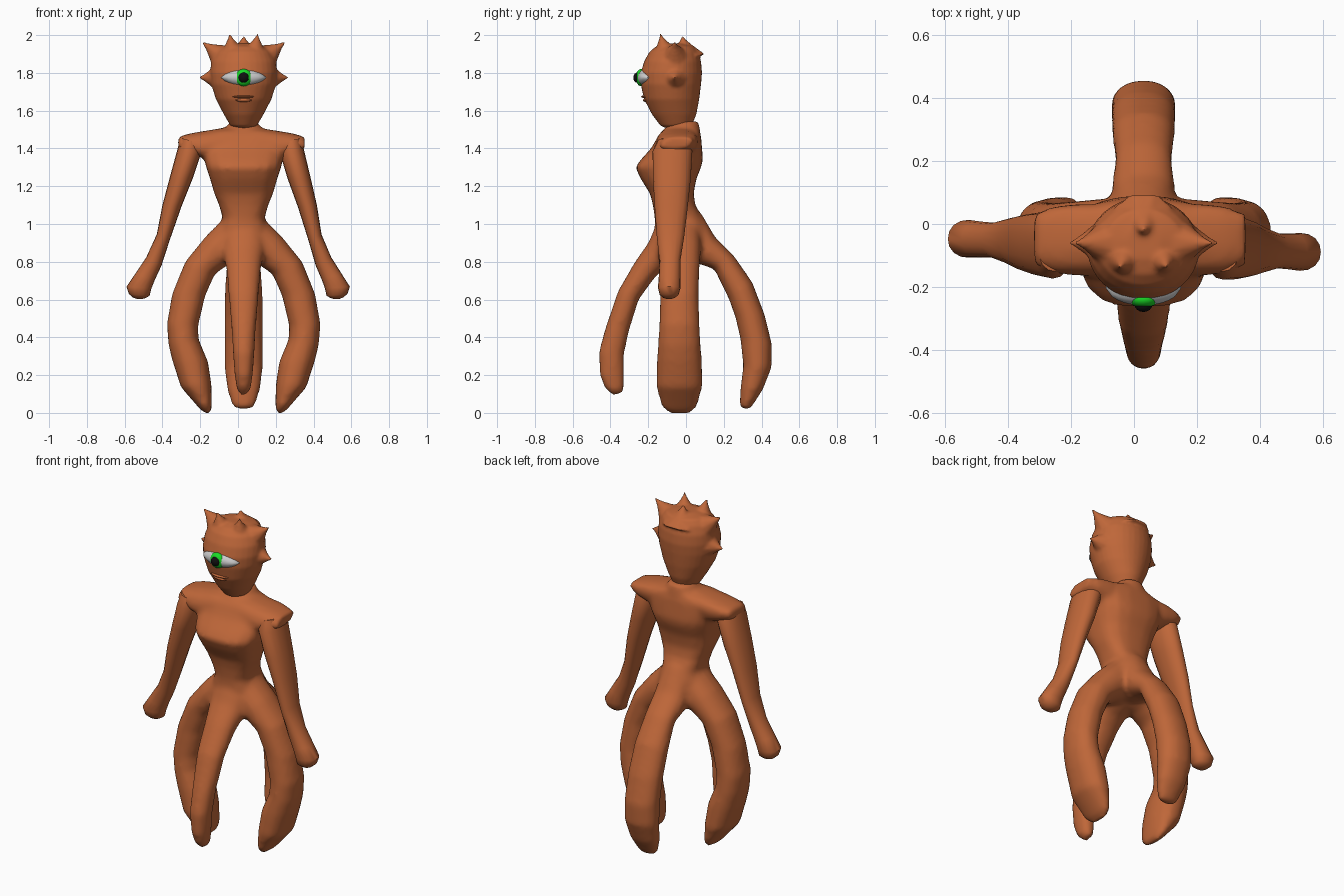
import bpy, bmesh, math
from mathutils import Vector as V

if "Cube" in bpy.data.objects:
    bpy.data.objects.remove(bpy.data.objects["Cube"])

CX = 0.03  # body centre line


def material(name, rgb):
    m = bpy.data.materials.new(name)
    m.diffuse_color = (*rgb, 1)
    m.use_nodes = True
    m.node_tree.nodes["Principled BSDF"].inputs["Base Color"].default_value = m.diffuse_color
    return m


SKIN = material("skin", (0.52, 0.135, 0.041))
WHITE = material("eye_white", (0.75, 0.75, 0.75))
GREEN = material("iris_green", (0.01, 0.7, 0.02))
BLACK = material("pupil_black", (0.005, 0.005, 0.005))


def loft(name, rows, mat=SKIN, power=2.2, sides=16, angle=50):
    """Skin rings; each row is (edge point, opposite edge point, half-width vector)."""
    bm = bmesh.new()
    rings = []
    for p, q, w in rows:
        p, q, w = V(p), V(q), V(w)
        c, u = (p + q) / 2, (p - q) / 2
        ring = []
        for i in range(sides):
            a = 2 * math.pi * i / sides
            ca, sa = math.cos(a), math.sin(a)
            k = (abs(ca) ** power + abs(sa) ** power) ** (-1 / power)
            ring.append(bm.verts.new(c + u * ca * k + w * sa * k))
        rings.append(ring)
    for r, s in zip(rings, rings[1:]):
        for i in range(sides):
            j = (i + 1) % sides
            bm.faces.new((r[i], r[j], s[j], s[i]))
    bm.faces.new(rings[0])
    bm.faces.new(rings[-1])
    bmesh.ops.recalc_face_normals(bm, faces=bm.faces)
    me = bpy.data.meshes.new(name)
    bm.to_mesh(me)
    bm.free()
    ob = bpy.data.objects.new(name, me)
    bpy.context.collection.objects.link(ob)
    me.materials.append(mat)
    bpy.ops.object.select_all(action='DESELECT')
    ob.select_set(True)
    bpy.context.view_layer.objects.active = ob
    bpy.ops.object.shade_smooth_by_angle(angle=math.radians(angle))
    return ob


def stack(name, rows, power, sides=20):
    """Upright body from rows of (z, front y, back y, half width)."""
    return loft(name, [((CX, f, z), (CX, b, z), (w, 0, 0)) for z, f, b, w in rows],
                power=power, sides=sides)


def limb(name, rows, place, wide):
    """Limb from rows of (outer a, z, inner a, z, half width)."""
    return loft(name, [(place(a, z), place(b, y), V(wide) * w) for a, z, b, y, w in rows])


def spike(name, base, tip, r):
    """Flared thorn that eases into the surface."""
    base, tip = V(base), V(tip)
    q = (tip - base).to_track_quat('Z', 'Y')
    u, w = q @ V((1, 0, 0)), q @ V((0, 1, 0))
    rows = []
    for t in (0, .25, .5, .75, 1):
        c, k = base.lerp(tip, t), r * max((1 - t) ** 1.25, .02)
        rows.append((c + u * k, c - u * k, w * k))
    return loft(name, rows, sides=10, power=2)


def almond(name, centre, rx, ry, rz, mat):
    """Lens with pointed ends along x."""
    c, rows = V(centre), []
    for i in range(13):
        t = -1 + i / 6
        k = max(1 - t * t, 0.01)
        m = c + V((rx * t, 0, 0))
        h = rz * k ** 0.85
        rows.append((m + V((0, 0, h)), m - V((0, 0, h)), V((0, ry * k ** 0.5, 0))))
    loft(name, rows, mat, 2, 16)


def ball(name, centre, r, depth, mat):
    c, rows = V(centre), []
    for i in range(9):
        a = math.pi * i / 8
        k = max(math.sin(a), 0.02) * r
        m = c + V((0, depth * math.cos(a), 0))
        rows.append((m + V((k, 0, 0)), m - V((k, 0, 0)), (0, 0, k)))
    loft(name, rows, mat, 2, 16)


def fuse(name, parts, voxel, smooth):
    """Join overlapping parts into one soft skin."""
    bpy.ops.object.select_all(action='DESELECT')
    for p in parts:
        p.select_set(True)
    bpy.context.view_layer.objects.active = parts[0]
    bpy.ops.object.join()
    ob = bpy.context.view_layer.objects.active
    ob.name = name
    ob.modifiers.clear()
    m = ob.modifiers.new("blend", 'REMESH')
    m.mode, m.voxel_size, m.use_smooth_shade = 'VOXEL', voxel, True
    s = ob.modifiers.new("soften", 'SMOOTH')
    s.factor, s.iterations = 0.5, smooth


# Torso and neck
body = [stack("torso", [
    (0.85, -.12, .04, .09), (0.88, -.145, .07, .125), (0.92, -.16, .10, .145),
    (0.98, -.165, .10, .128), (1.03, -.165, .085, .11), (1.10, -.175, .05, .13),
    (1.16, -.19, .04, .155), (1.24, -.24, .055, .178), (1.30, -.268, .08, .198),
    (1.34, -.24, .09, .208), (1.40, -.185, .085, .218), (1.46, -.15, .08, .21),
    (1.495, -.125, .07, .14)], 2.9)]
body.append(stack("neck", [(1.45, -.13, .08, .13), (1.50, -.115, .075, .10),
                           (1.545, -.08, .065, .07)], 2.2))

# Shoulder yoke, lofted sideways and tapering to the ends
half = [(.335, 1.462, 1.395, .08), (.27, 1.48, 1.37, .105), (.20, 1.492, 1.35, .112),
        (.09, 1.51, 1.35, .112)]
yoke = [(-d, t, b, w) for d, t, b, w in half] + [(d, t, b, w) for d, t, b, w in half[::-1]]
body.append(loft("shoulders", [((.018 + d, -.035, t), (.018 + d, -.065, b), (0, w, 0))
                               for d, t, b, w in yoke], power=2.8))

# Four bowed legs
body.append(limb("front_leg", [
    (-.165, .98, -.03, .80, .12), (-.20, .90, -.12, .76, .105), (-.27, .80, -.17, .71, .09),
    (-.36, .645, -.25, .60, .08), (-.43, .44, -.30, .44, .064), (-.462, .32, -.328, .31, .057),
    (-.457, .20, -.328, .20, .048), (-.43, .13, -.328, .13, .038), (-.39, .095, -.34, .10, .02)],
    lambda y, z: V((CX, y, z)), (1, 0, 0)))
body.append(limb("back_leg", [
    (.08, 1.06, 0, .80, .095), (.155, .93, .08, .785, .10), (.257, .828, .15, .76, .09),
    (.352, .69, .228, .60, .10), (.417, .52, .263, .50, .102), (.456, .36, .288, .39, .102),
    (.453, .24, .303, .25, .102), (.408, .125, .288, .125, .088), (.345, .028, .285, .05, .06),
    (.325, .018, .29, .025, .035)],
    lambda y, z: V((CX, y, z)), (1, 0, 0)))
SIDE_LEG = [
    (.095, 1.04, .0, .81, .12), (.205, .93, .08, .785, .115), (.31, .80, .152, .735, .107),
    (.379, .63, .203, .62, .102), (.407, .47, .241, .46, .107), (.398, .36, .238, .39, .112),
    (.379, .28, .188, .27, .12), (.332, .135, .17, .15, .123), (.23, .018, .168, .05, .095),
    (.195, -.006, .172, .008, .06)]
for s, label in ((-1, "left"), (1, "right")):
    body.append(limb("side_leg_" + label, SIDE_LEG,
                     lambda d, z: V((CX + s * d, -.035, z)), (0, 1, 0)))
fuse("body_and_legs", body, .016, 5)

# Arms with rounded hands
ARM = [(-.305, 1.455, -.20, 1.43, .08), (-.322, 1.39, -.193, 1.38, .105),
       (-.363, 1.24, -.24, 1.24, .10), (-.40, 1.10, -.30, 1.09, .088),
       (-.43, .945, -.363, .91, .072), (-.485, .825, -.405, .78, .055),
       (-.545, .735, -.44, .705, .057), (-.59, .668, -.458, .66, .06),
       (-.578, .63, -.468, .62, .05), (-.555, .61, -.49, .608, .03),
       (-.535, .603, -.51, .602, .012)]


def arm_place(side):
    def place(x, z):
        t = (1.45 - z) / 0.85
        if side < 0:
            return V((x, -.07 + .025 * t, z))
        return V((-x + .03 * (1 - t), -.07 - .02 * t, z))
    return place


for side, label in ((-1, "left"), (1, "right")):
    limb("arm_" + label, ARM, arm_place(side), (0, 1, 0))

# Head with ear points and crown spikes
head = [stack("skull", [
    (1.505, -.10, -.01, .03), (1.52, -.135, .03, .07), (1.58, -.18, .055, .105),
    (1.66, -.222, .07, .147), (1.74, -.24, .08, .172), (1.80, -.24, .085, .178),
    (1.86, -.222, .08, .172), (1.91, -.195, .065, .15), (1.94, -.16, .045, .12),
    (1.955, -.11, -.01, .05)], 2, 32)]
for s, label in ((-1, "left"), (1, "right")):
    head += [
        spike("ear", (CX + s * .13, -.06, 1.775), (CX + s * .242, -.06, 1.775), .085),
        spike("side_spike", (CX + s * .085, -.06, 1.86), (CX + s * .222, -.06, 1.965), .11),
        spike("front_spike", (CX + s * .055, -.105, 1.88), (CX + s * .075, -.137, 2.012), .09)]
head.append(spike("back_spike", (CX, .0, 1.88), (CX, -.02, 1.998), .11))
fuse("head", head, .008, 5)

# Single eye and lips
almond("eyeball", (CX, -.198, 1.775), .119, .06, .052, WHITE)
ball("iris", (CX, -.238, 1.775), .046, .028, GREEN)
ball("pupil", (CX, -.256, 1.775), .028, .023, BLACK)
almond("upper_lip", (CX, -.205, 1.674), .062, .033, .009, SKIN)
almond("lower_lip", (CX, -.202, 1.656), .05, .026, .012, SKIN)
